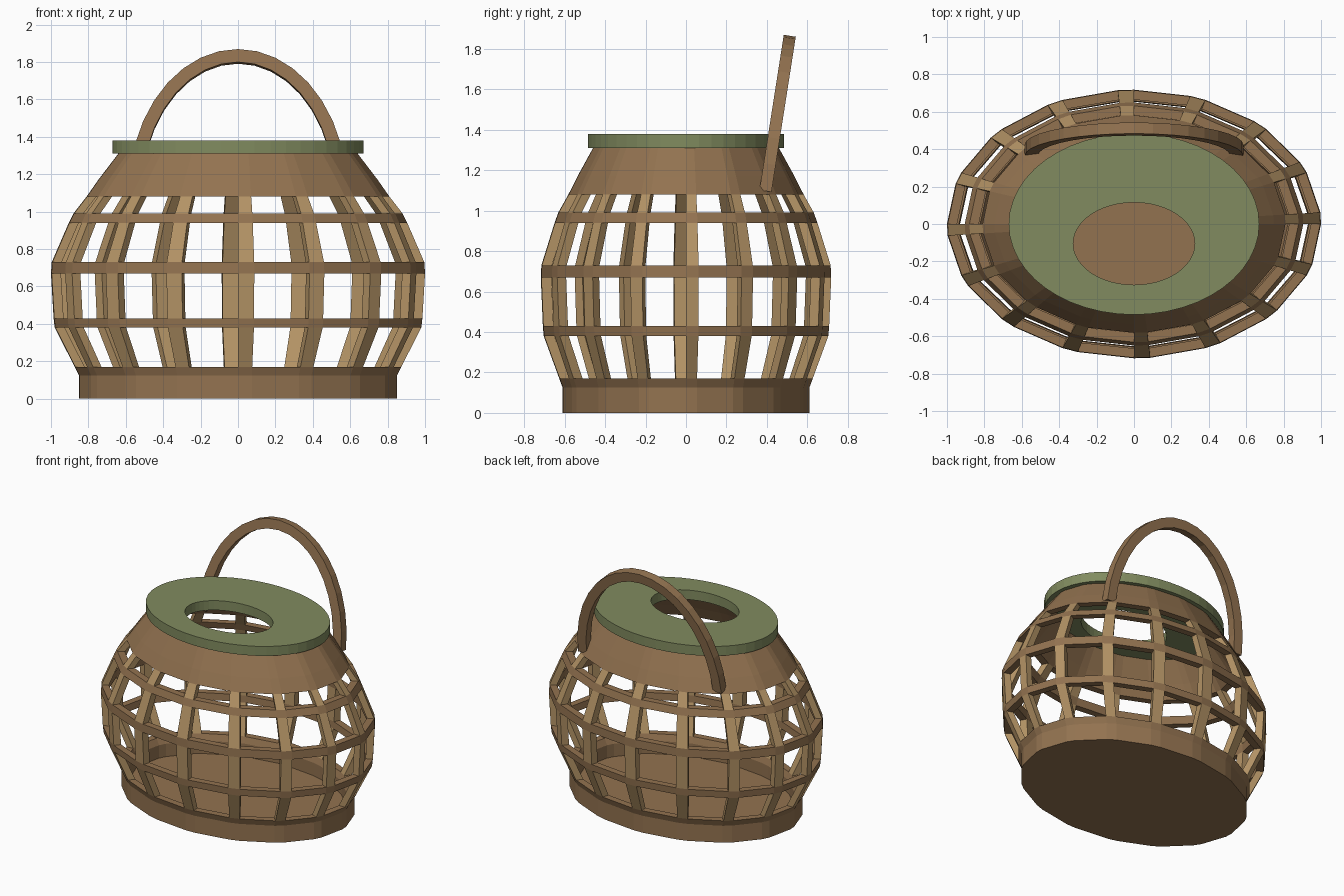
import bpy
from math import sin, cos, radians, pi, hypot

if "Cube" in bpy.data.objects:
    bpy.data.objects.remove(bpy.data.objects["Cube"])

RATIO = 0.718      # depth / width of the oval
THICK = 0.05
# half width of the basket at each height
PROFILE = [(0, .85), (.125, .85), (.17, .873), (.38, .98), (.43, .986), (.67, 1),
           (.73, .996), (.94, .905), (.99, .88), (1.08, .81), (1.17, .747), (1.31, .64)]
SPACING, RIB = 22.5, 5.0


def material(name, rgb):
    m = bpy.data.materials.new(name)
    m.diffuse_color = (*rgb, 1)
    m.use_nodes = True
    m.node_tree.nodes["Principled BSDF"].inputs["Base Color"].default_value = m.diffuse_color
    return m


BAND = material("brown_wicker", (.29, .17, .08))
CANE = material("light_cane", (.45, .29, .13))
GREEN = material("green_lid", (.22, .26, .115))


def make(name, verts, faces, mat):
    me = bpy.data.meshes.new(name)
    me.from_pydata(verts, [], faces)
    me.materials.append(mat)
    ob = bpy.data.objects.new(name, me)
    bpy.context.collection.objects.link(ob)
    return ob


def loft(name, loops, mat, closed):
    """Skin equal cross-section loops, each a closed polygon; cap the ends if open."""
    n, m = len(loops[0]), len(loops)
    verts = [v for loop in loops for v in loop]
    faces = []
    for i in range(m if closed else m - 1):
        a, b = i * n, (i + 1) % m * n
        faces += [(a + j, b + j, b + (j + 1) % n, a + (j + 1) % n) for j in range(n)]
    if not closed:
        faces += [tuple(range(n)), tuple(range(m * n - 1, (m - 1) * n - 1, -1))]
    return make(name, verts, faces, mat)


def half_width(z):
    for (z0, r0), (z1, r1) in zip(PROFILE, PROFILE[1:]):
        if z <= z1:
            return r0 + (r1 - r0) * (z - z0) / (z1 - z0)
    return PROFILE[-1][1]


def section(deg, zs):
    """Wall cross-section at one angle: outside going up, inside coming down."""
    c, s = cos(radians(deg)), sin(radians(deg))
    outer = [(half_width(z) * c, half_width(z) * RATIO * s, z) for z in zs]
    inner = [((half_width(z) - THICK) * c, (half_width(z) * RATIO - THICK) * s, z) for z in reversed(zs)]
    return outer + inner


# each rib start and end is a corner of the oval
corners = [k * SPACING + d for k in range(16) for d in (0, RIB)]

# bands that go all the way round
bands = {"base_band": (0, .125, .17), "lower_hoop": (.38, .43), "middle_hoop": (.67, .73),
         "upper_hoop": (.94, .99), "neck": (1.08, 1.17, 1.31)}
for name, zs in bands.items():
    loft(name, [section(a, zs) for a in corners], BAND, True)

# upright ribs in the gaps between bands
levels = list(bands.values())
for lower, upper in zip(levels, levels[1:]):
    for k in range(16):
        loft("rib", [section(k * SPACING + d, (lower[-1], upper[0])) for d in (0, RIB)], CANE, False)

# floor
rim = [section(a, (0, .03)) for a in corners]
bottom = [s[3] for s in rim]
top = [s[2] for s in rim]
loft("floor", [bottom, top], BAND, False)

# lid with an off-centre oval hole
lid = []
for i in range(48):
    c, s = cos(2 * pi * i / 48), sin(2 * pi * i / 48)
    out, hole = (.67 * c, .485 * s), (.325 * c, -.105 + .22 * s)
    lid.append([(*out, 1.31), (*out, 1.38), (*hole, 1.38), (*hole, 1.31)])
loft("lid", lid, GREEN, True)

# arched handle leaning backwards
lean_y, lean_z = .115 / hypot(.115, .735), .735 / hypot(.115, .735)
arch = []
for i in range(19):
    c, s = cos(pi * i / 18), sin(pi * i / 18)
    loop = []
    for r, d in ((.035, -.03), (.035, .03), (-.035, .03), (-.035, -.03)):
        h = (.742 + r) * s
        loop.append(((.55 + r) * c, .393 + h * lean_y + d * lean_z, 1.097 + h * lean_z - d * lean_y))
    arch.append(loop)
loft("handle", arch, BAND, False)

# consistent outward normals
import bmesh
for ob in bpy.context.collection.objects:
    bm = bmesh.new()
    bm.from_mesh(ob.data)
    bmesh.ops.recalc_face_normals(bm, faces=bm.faces)
    bm.to_mesh(ob.data)
    bm.free()
